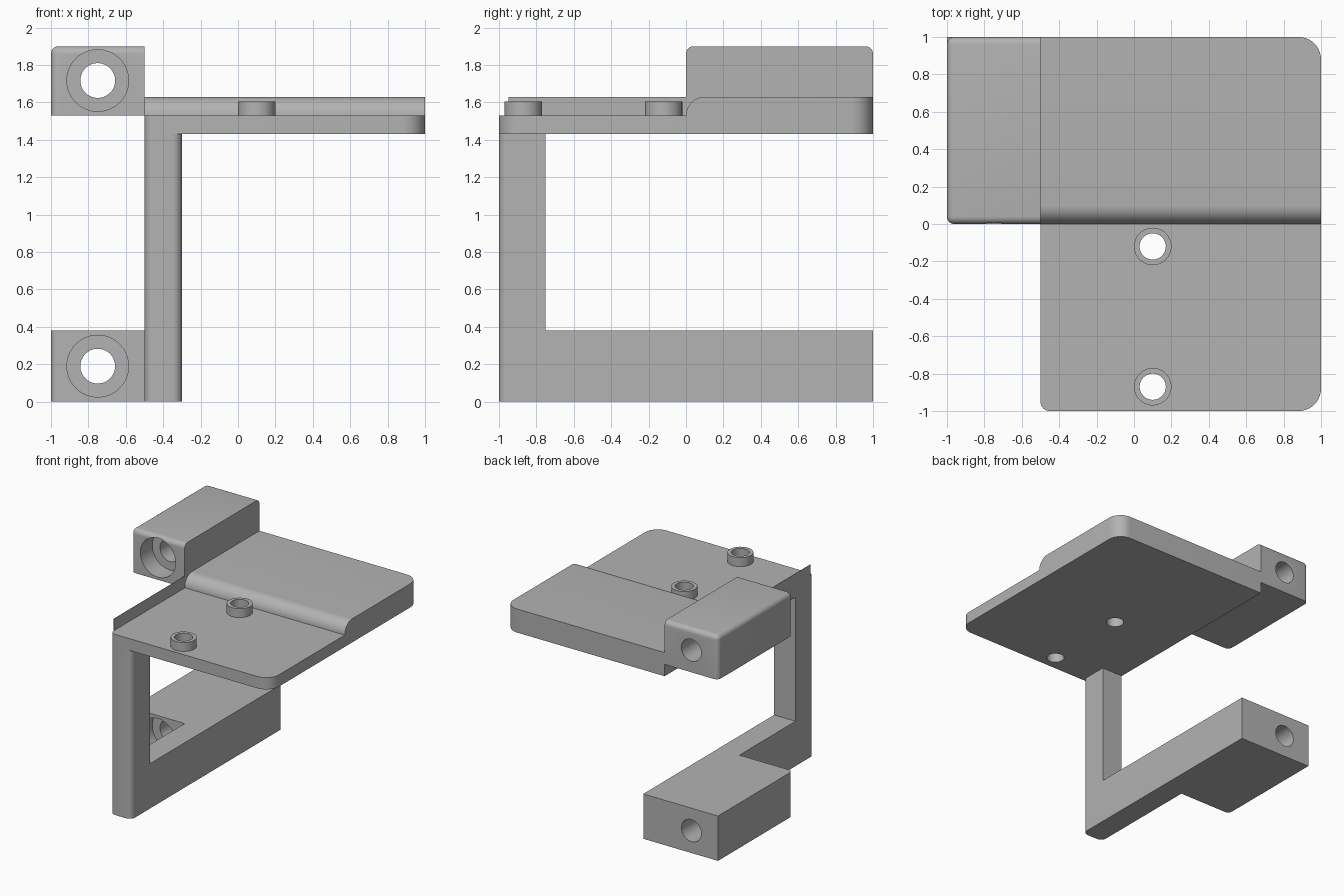
import bpy, bmesh
from math import pi, cos, sin
from mathutils import Vector

if "Cube" in bpy.data.objects:
    bpy.data.objects.remove(bpy.data.objects["Cube"])

grey = bpy.data.materials.new("matte_grey")
grey.use_nodes = True
grey.diffuse_color = (0.45, 0.45, 0.45, 1)
grey.node_tree.nodes["Principled BSDF"].inputs["Base Color"].default_value = (0.45, 0.45, 0.45, 1)


def rounded(corners, steps=10):
    """Outline with each (u, v, radius) corner rounded off."""
    out = []
    for i, (u, v, r) in enumerate(corners):
        p = Vector((u, v))
        if r == 0:
            out.append(p)
            continue
        a = (Vector(corners[i - 1][:2]) - p).normalized() * r
        b = (Vector(corners[(i + 1) % len(corners)][:2]) - p).normalized() * r
        for k in range(steps + 1):
            t = k / steps * pi / 2
            out.append(p + a * (1 - sin(t)) + b * (1 - cos(t)))
    return out


def circle(u, v, r, n=48):
    return [Vector((u + r * cos(2 * pi * k / n), v + r * sin(2 * pi * k / n))) for k in range(n)]


def extrude(name, outline, axis, lo, hi):
    """Solid made by sweeping a flat outline along an axis."""
    place = {"x": lambda p, d: (d, p.x, p.y),
             "y": lambda p, d: (p.x, d, p.y),
             "z": lambda p, d: (p.x, p.y, d)}[axis]
    bm = bmesh.new()
    low = [bm.verts.new(place(p, lo)) for p in outline]
    high = [bm.verts.new(place(p, hi)) for p in outline]
    bm.faces.new(low)
    bm.faces.new(high)
    for i in range(len(low)):
        bm.faces.new((low[i - 1], low[i], high[i], high[i - 1]))
    bmesh.ops.recalc_face_normals(bm, faces=bm.faces)
    mesh = bpy.data.meshes.new(name)
    bm.to_mesh(mesh)
    bm.free()
    mesh.materials.append(grey)
    obj = bpy.data.objects.new(name, mesh)
    bpy.context.collection.objects.link(obj)
    return obj


def activate(obj):
    bpy.ops.object.select_all(action="DESELECT")
    obj.select_set(True)
    bpy.context.view_layer.objects.active = obj


def combine(obj, tool, operation="DIFFERENCE"):
    activate(obj)
    mod = obj.modifiers.new("cut", "BOOLEAN")
    mod.operation, mod.object, mod.solver = operation, tool, "EXACT"
    bpy.ops.object.modifier_apply(modifier=mod.name)
    bpy.data.objects.remove(tool)


def bolt_hole(block, z):
    """Through hole with a counterbore at the front."""
    combine(block, extrude("hole_cutter", circle(-0.75, z, 0.093), "y", -0.2, 1.2))
    combine(block, extrude("bore_cutter", circle(-0.75, z, 0.165), "y", -0.2, 0.16))


# Stepped plate: rounded plan trimmed by the side profile
plate = extrude("plate", rounded([(-0.5, -1, 0.05), (1, -1, 0.12), (1, 1, 0.12), (-0.5, 1, 0)]),
                "z", 1.43, 1.7)
step = rounded([(-1.2, 1.3, 0), (1.2, 1.3, 0), (1.2, 1.63, 0), (0, 1.63, 0.1),
                (0, 1.53, 0), (-1.2, 1.53, 0)])
combine(plate, extrude("step_profile", step, "x", -1.2, 1.2), "INTERSECT")

# Hollow bosses on the low half of the plate
bosses = []
for name, y in (("rear_boss", -0.12), ("front_boss", -0.87)):
    boss = extrude(name, circle(0.1, y, 0.1), "z", 1.52, 1.605)
    for part in (boss, plate):
        combine(part, extrude("boss_cutter", circle(0.1, y, 0.07), "z", 1.2, 1.8))
    bosses.append(boss)

# Thin lip along the plate's right edge
lip = extrude("side_lip", rounded([(-0.95, 1.52, 0), (0, 1.52, 0), (0, 1.63, 0), (-0.95, 1.63, 0)]),
              "x", -0.5, -0.497)

# L-shaped post and foot with rounded front edges
frame = extrude("post_and_foot", rounded([(-0.5, -1, 0.05), (-0.3, -1, 0.05), (-0.3, 1, 0), (-0.5, 1, 0)]),
                "z", 0, 1.43)
window = rounded([(-0.75, 0.38, 0), (1.2, 0.38, 0), (1.2, 1.6, 0), (-0.75, 1.6, 0)])
combine(frame, extrude("window_cutter", window, "x", -1, 0))

# Lower mounting block
block_plan = [(-1, 0, 0.04), (-0.5, 0, 0), (-0.5, 1, 0), (-1, 1, 0)]
lower = extrude("lower_block", rounded(block_plan), "z", 0, 0.38)
bolt_hole(lower, 0.19)

# Upper mounting block with softened top and outer edges
upper = extrude("upper_block", [Vector(c[:2]) for c in block_plan], "z", 1.53, 1.9)
bm = bmesh.new()
bm.from_mesh(upper.data)
soft = []
for e in bm.edges:
    mid = (e.verts[0].co + e.verts[1].co) / 2
    top = mid.z > 1.89 and mid.x < -0.6
    upright = mid.x < -0.99 and 1.6 < mid.z < 1.8
    if top or upright:
        soft.append(e)
bmesh.ops.bevel(bm, geom=soft, offset=0.04, segments=6, profile=0.5, affect="EDGES", clamp_overlap=True)
bm.to_mesh(upper.data)
bm.free()
bolt_hole(upper, 1.717)

for obj in [plate, lip, frame, lower, upper] + bosses:
    activate(obj)
    bpy.ops.object.shade_smooth_by_angle(angle=0.6)
